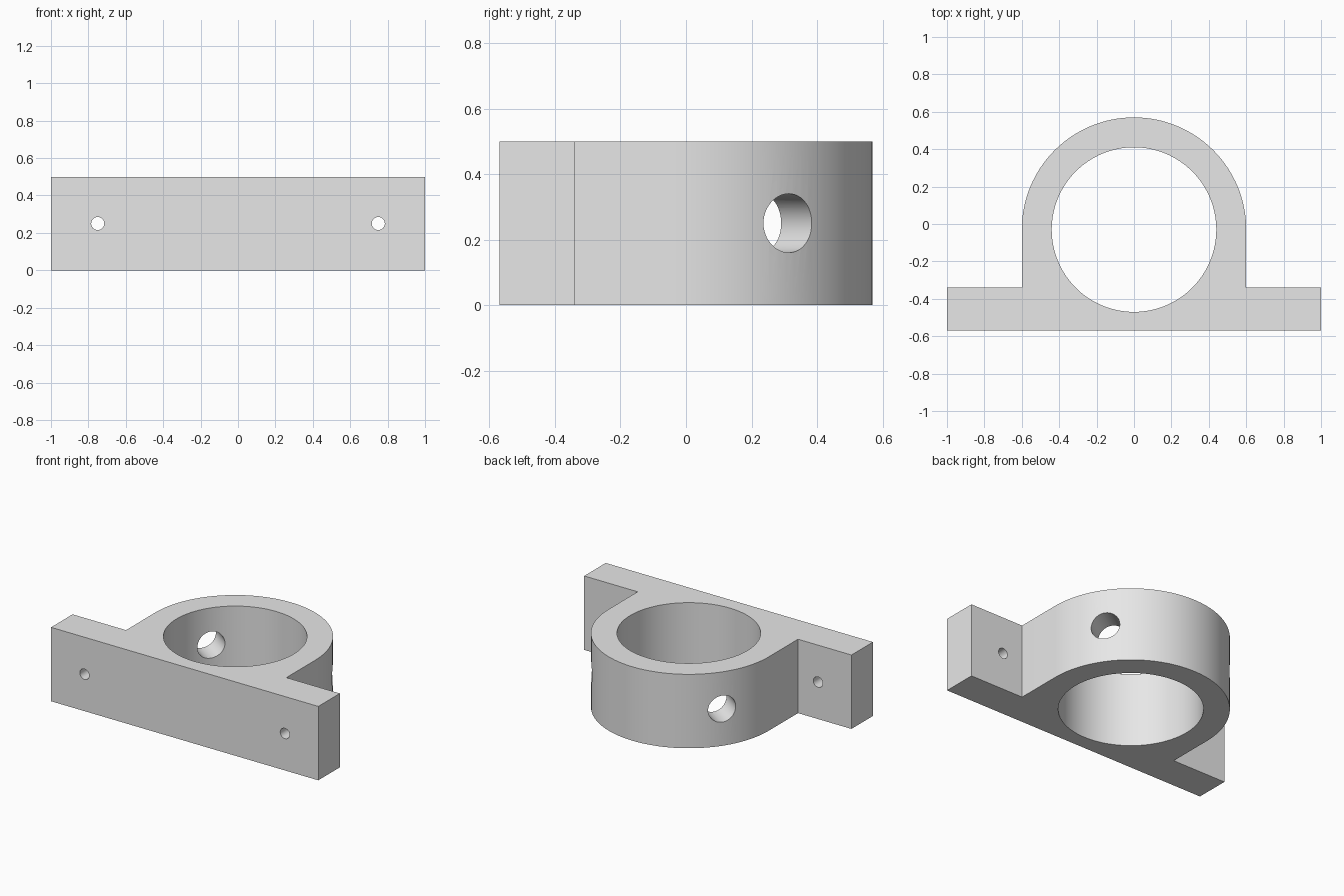
import bpy, bmesh
from math import pi, sin, cos, radians
from mathutils import Vector

cube = bpy.data.objects.get("Cube")
if cube:
    bpy.data.objects.remove(cube, do_unlink=True)

HEIGHT = 0.5
RING_Y = -0.03      # ring centre
RING_R = 0.6        # outer radius
BORE_R = 0.44
BACK, FRONT = -0.34, -0.57   # flange faces

grey = bpy.data.materials.new("light grey")
grey.use_nodes = True
grey.diffuse_color = (0.8, 0.8, 0.8, 1)
grey.node_tree.nodes["Principled BSDF"].inputs["Base Color"].default_value = (0.8, 0.8, 0.8, 1)


def add_object(name, bm):
    mesh = bpy.data.meshes.new(name)
    bm.to_mesh(mesh)
    bm.free()
    mesh.materials.append(grey)
    obj = bpy.data.objects.new(name, mesh)
    bpy.context.collection.objects.link(obj)
    return obj


def drill(target, name, radius, start, end, segments):
    """Cut a round hole along the line from start to end."""
    start, end = Vector(start), Vector(end)
    bm = bmesh.new()
    bmesh.ops.create_cone(bm, cap_ends=True, segments=segments, radius1=radius,
                          radius2=radius, depth=(end - start).length)
    cutter = add_object(name, bm)
    cutter.rotation_euler = (end - start).to_track_quat('Z', 'Y').to_euler()
    cutter.location = (start + end) / 2
    cutter.hide_render = True
    mod = target.modifiers.new(name, 'BOOLEAN')
    mod.operation = 'DIFFERENCE'
    mod.solver = 'EXACT'
    mod.object = cutter
    bpy.context.view_layer.objects.active = target
    bpy.ops.object.modifier_apply(modifier=name)
    bpy.data.objects.remove(cutter, do_unlink=True)


# Bracket body: flange with an arched housing, extruded upwards
STEPS = 64
arch = [(RING_R * cos(pi * i / STEPS), RING_Y + RING_R * sin(pi * i / STEPS))
        for i in range(STEPS + 1)]
profile = ([(-1, FRONT), (1, FRONT), (1, BACK), (RING_R, BACK)] + arch
           + [(-RING_R, BACK), (-1, BACK)])
bm = bmesh.new()
base = bm.faces.new([bm.verts.new((x, y, 0)) for x, y in profile])
top = bmesh.ops.extrude_face_region(bm, geom=[base])["geom"]
bmesh.ops.translate(bm, vec=(0, 0, HEIGHT),
                    verts=[v for v in top if isinstance(v, bmesh.types.BMVert)])
bmesh.ops.recalc_face_normals(bm, faces=bm.faces)
bracket = add_object("pipe_bracket", bm)

# Main vertical bore
drill(bracket, "bore", BORE_R, (0, RING_Y, -0.1), (0, RING_Y, HEIGHT + 0.1), 128)

# Mirrored radial holes in the ring and screw holes in the flange
angle = radians(35)
mid = HEIGHT / 2
for side in (-1, 1):
    dx, dy = side * cos(angle), sin(angle)
    drill(bracket, "radial_hole", 0.09, (0.2 * dx, RING_Y + 0.2 * dy, mid),
          (0.8 * dx, RING_Y + 0.8 * dy, mid), 48)
    drill(bracket, "screw_hole", 0.035, (side * 0.75, FRONT - 0.1, mid),
          (side * 0.75, BACK + 0.1, mid), 32)

# Smooth curved walls, crisp edges
bpy.ops.object.select_all(action='DESELECT')
bracket.select_set(True)
bpy.context.view_layer.objects.active = bracket
bpy.ops.object.shade_smooth_by_angle(angle=radians(30))
